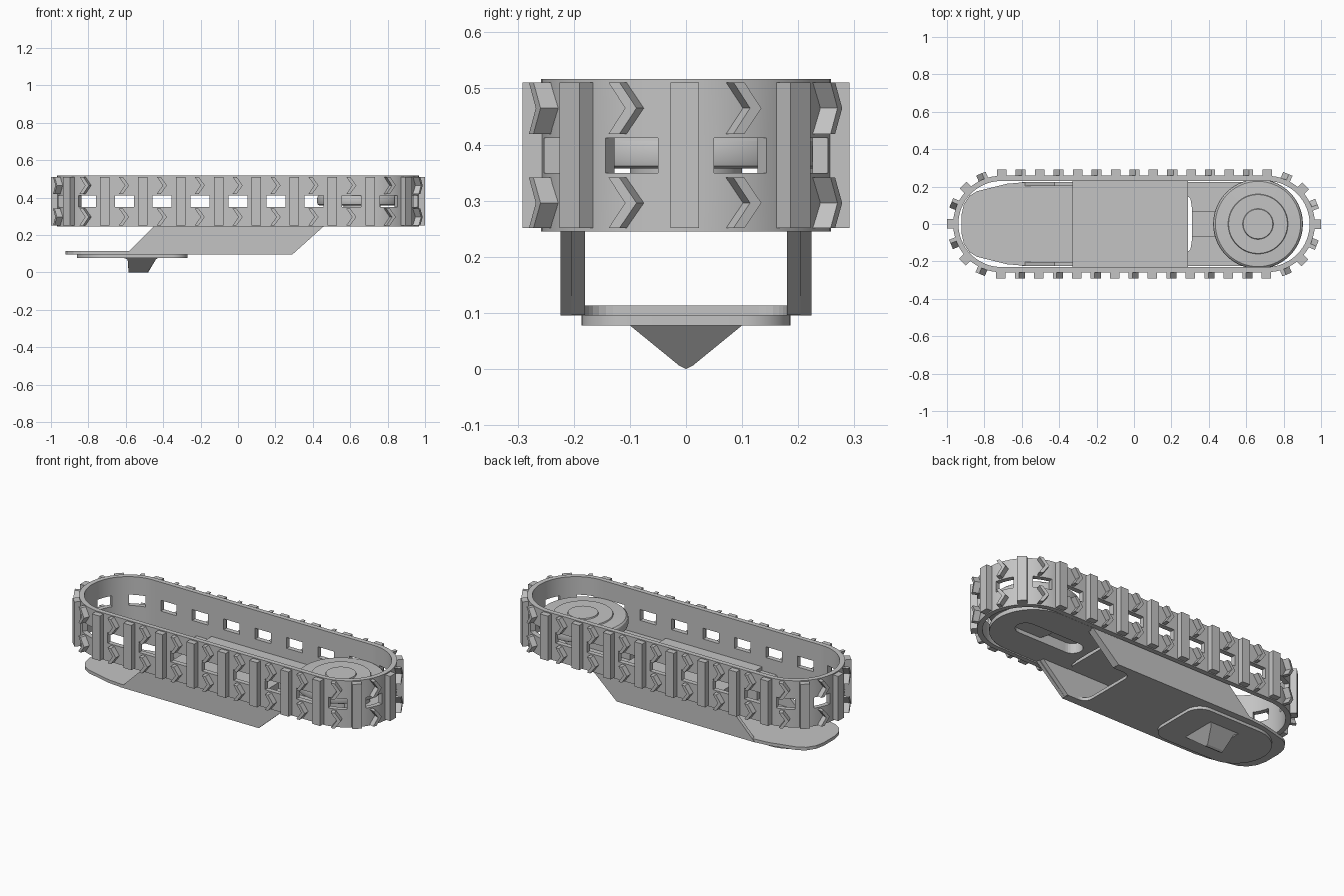
import bpy, bmesh, math
from mathutils import Vector

cube = bpy.data.objects.get("Cube")
if cube:
    bpy.data.objects.remove(cube, do_unlink=True)

grey = bpy.data.materials.new("plain_grey")
grey.use_nodes = True
GREY = (0.55, 0.55, 0.55, 1)
grey.diffuse_color = GREY
grey.node_tree.nodes["Principled BSDF"].inputs["Base Color"].default_value = GREY


def finish(name, bm, smooth=False):
    bmesh.ops.recalc_face_normals(bm, faces=bm.faces)
    mesh = bpy.data.meshes.new(name)
    bm.to_mesh(mesh)
    bm.free()
    mesh.materials.append(grey)
    ob = bpy.data.objects.new(name, mesh)
    bpy.context.collection.objects.link(ob)
    if smooth:
        bpy.ops.object.select_all(action='DESELECT')
        ob.select_set(True)
        bpy.context.view_layer.objects.active = ob
        bpy.ops.object.shade_smooth_by_angle(angle=math.radians(30))
    return ob


def add_prism(bm, base, top):
    """Close two matching loops of points into a solid."""
    a = [bm.verts.new(p) for p in base]
    b = [bm.verts.new(p) for p in top]
    bm.faces.new(a[::-1])
    bm.faces.new(b)
    for i in range(len(a)):
        j = (i + 1) % len(a)
        bm.faces.new((a[i], a[j], b[j], b[i]))


def slab(name, outline, z0, z1, smooth=False):
    bm = bmesh.new()
    add_prism(bm, [(x, y, z0) for x, y in outline], [(x, y, z1) for x, y in outline])
    return finish(name, bm, smooth)


def arc(cx, cy, r, a0, a1, n=12):
    return [(cx + r * math.cos(math.radians(a0 + (a1 - a0) * i / n)),
             cy + r * math.sin(math.radians(a0 + (a1 - a0) * i / n))) for i in range(n + 1)]


def rect(x0, x1, y):
    return [(x0, -y), (x1, -y), (x1, y), (x0, y)]


def mirrored(half):
    """Complete an outline given on its +y side."""
    return half + [(x, -y) for x, y in reversed(half)]


# Belt path: a stadium followed counter-clockwise from the +x end
R, C, LINKS = 0.258, 0.709, 22
QUARTER = math.pi * R / 2
LENGTH = 4 * QUARTER + 4 * C
PITCH = LENGTH / LINKS


def frame(s):
    s %= LENGTH
    if s < QUARTER:
        cx, a, run = C, s / R, 0
    elif s < QUARTER + 2 * C:
        cx, a, run = C, math.pi / 2, s - QUARTER
    elif s < 3 * QUARTER + 2 * C:
        cx, a, run = -C, (s - 2 * C) / R, 0
    elif s < 3 * QUARTER + 4 * C:
        cx, a, run = -C, 3 * math.pi / 2, s - 3 * QUARTER - 2 * C
    else:
        cx, a, run = C, (s - 4 * C) / R, 0
    out = Vector((math.cos(a), math.sin(a), 0))
    along = Vector((-out.y, out.x, 0))
    return Vector((cx, 0, 0)) + out * R + along * run, out, along


# Belt with a window in each link: outer and inner skins joined at open rims
COLS = 8
rows = (0.245, 0.349, 0.412, 0.517)
bm = bmesh.new()
skins = []
for depth in (0, 0.028):
    grid = []
    for i in range(LINKS * COLS):
        p, out, along = frame(i * PITCH / COLS)
        p = p - out * depth
        grid.append([bm.verts.new((p.x, p.y, z)) for z in rows])
    skins.append(grid)
for grid in skins:
    for i, col in enumerate(grid):
        nxt = grid[(i + 1) % len(grid)]
        for r in range(3):
            if r != 1 or not 2 <= i % COLS < 6:
                bm.faces.new((col[r], nxt[r], nxt[r + 1], col[r + 1]))
inner_of = {o: n for oc, nc in zip(*skins) for o, n in zip(oc, nc)}
rims = [e for e in bm.edges if e.is_boundary and e.verts[0] in inner_of]
for e in rims:
    a, b = e.verts
    bm.faces.new((a, b, inner_of[b], inner_of[a]))
finish("belt", bm, True)

# Tread lugs: bars between windows, chevrons above and below each window
bar = [(-0.028, 0.251), (0.023, 0.251), (0.023, 0.511), (-0.028, 0.511)]


def chevron(z0, z1):
    zm = (z0 + z1) / 2
    return [(-0.029, z0), (-0.008, z0), (0.025, zm), (-0.008, z1), (-0.029, z1), (0.003, zm)]


def add_lug(bm, s, shape):
    p, out, along = frame(s)
    pts = [p + along * t + Vector((0, 0, z)) for t, z in shape]
    add_prism(bm, [q - out * 0.008 for q in pts], [q + out * 0.033 for q in pts])


bars, chevrons = bmesh.new(), bmesh.new()
for k in range(LINKS):
    add_lug(bars, k * PITCH, bar)
    for z0, z1 in ((0.251, 0.341), (0.419, 0.511)):
        add_lug(chevrons, (k + 0.5) * PITCH, chevron(z0, z1))
finish("tread_bars", bars)
finish("tread_chevrons", chevrons)

# Tunnel floor: rounded notch at the wheel end, tapered nose at the other
notch = [(0.17, 0.1)] + arc(0.22, 0.13, 0.05, 180, 90, 6) + [(0.285, 0.18)]
nose = [(0.285, 0.222), (-0.6, 0.222), (-0.68, 0.215), (-0.84, 0.175), (-0.88, 0.15),
        (-0.91, 0.105), (-0.922, 0.05)]
slab("floor_plate", mirrored(notch + nose), 0.095, 0.113)

# Side walls and inner liners
for side, name in ((1, "left"), (-1, "right")):
    for part, y0, y1, prof in (
            ("wall", 0.204, 0.224, [(-0.6, 0.095), (0.29, 0.095), (0.485, 0.27), (-0.425, 0.27)]),
            ("liner", 0.18, 0.206, [(-0.33, 0.096), (0.29, 0.096), (0.46, 0.255), (-0.33, 0.255)])):
        bm = bmesh.new()
        add_prism(bm, [(x, side * y0, z) for x, z in prof], [(x, side * y1, z) for x, z in prof])
        finish(name + "_" + part, bm)

# Cover over the tunnel
slab("tunnel_cover", rect(-0.33, 0.29, 0.229), 0.25, 0.29)

# Rounded wheel plate and arm, with a slot recessed from underneath
edge = [(0.312, 0), (0.309, 0.09), (0.302, 0.135), (0.285, 0.15), (0.285, 0.225)]
plate = slab("wheel_plate", [(x, -y) for x, y in edge] + arc(0.67, 0, 0.225, -90, 90, 32)
             + edge[:0:-1], 0.248, 0.272, True)
arm = slab("wheel_arm", rect(0.31, 0.8, 0.07), 0.268, 0.32)
cutter = slab("slot_cutter", arc(0.72, 0, 0.055, -90, 90) + arc(0.41, 0, 0.055, 90, 270), 0.2, 0.305)
cutter.hide_render = True
cutter.hide_viewport = True
for part in (plate, arm):
    cut = part.modifiers.new("slot", 'BOOLEAN')
    cut.operation = 'DIFFERENCE'
    cut.object = cutter

# Wheel turned from a stepped profile: thin rounded rim on a narrow hub
profile = [(0, 0.27), (0.1, 0.27), (0.1, 0.357), (0.228, 0.357), (0.237, 0.362), (0.24, 0.372),
           (0.24, 0.395), (0.237, 0.406), (0.228, 0.414), (0.16, 0.418), (0.157, 0.424),
           (0.082, 0.424), (0.079, 0.43), (0, 0.43)]
bm = bmesh.new()
verts = [bm.verts.new((r, 0, z)) for r, z in profile]
edges = [bm.edges.new(pair) for pair in zip(verts, verts[1:])]
bmesh.ops.spin(bm, geom=verts + edges, cent=(0, 0, 0), axis=(0, 0, 1),
               angle=math.tau, steps=64, use_merge=True)
bmesh.ops.remove_doubles(bm, verts=bm.verts, dist=0.0001)
wheel = finish("wheel", bm, True)
wheel.location.x = 0.663

# Skid pad below the nose
pad = (arc(-0.355, -0.1, 0.086, -90, 0) + arc(-0.355, 0.1, 0.086, 0, 90)
       + arc(-0.675, 0, 0.186, 90, 270, 24))
slab("skid_pad", pad, 0.078, 0.097, True)

# Keel: wedge with a rounded tip, flared where it meets the pad
bm = bmesh.new()
loops = []
for x_top, x_low, flare in ((-0.59, -0.585, -0.03), (-0.44, -0.48, 0.02)):
    loops.append([(x_top + flare, -0.105, 0.082), (x_top, -0.088, 0.068),
                  (x_low, -0.012, 0.006), (x_low, 0, 0), (x_low, 0.012, 0.006),
                  (x_top, 0.088, 0.068), (x_top + flare, 0.105, 0.082)])
add_prism(bm, *loops)
finish("keel", bm)
